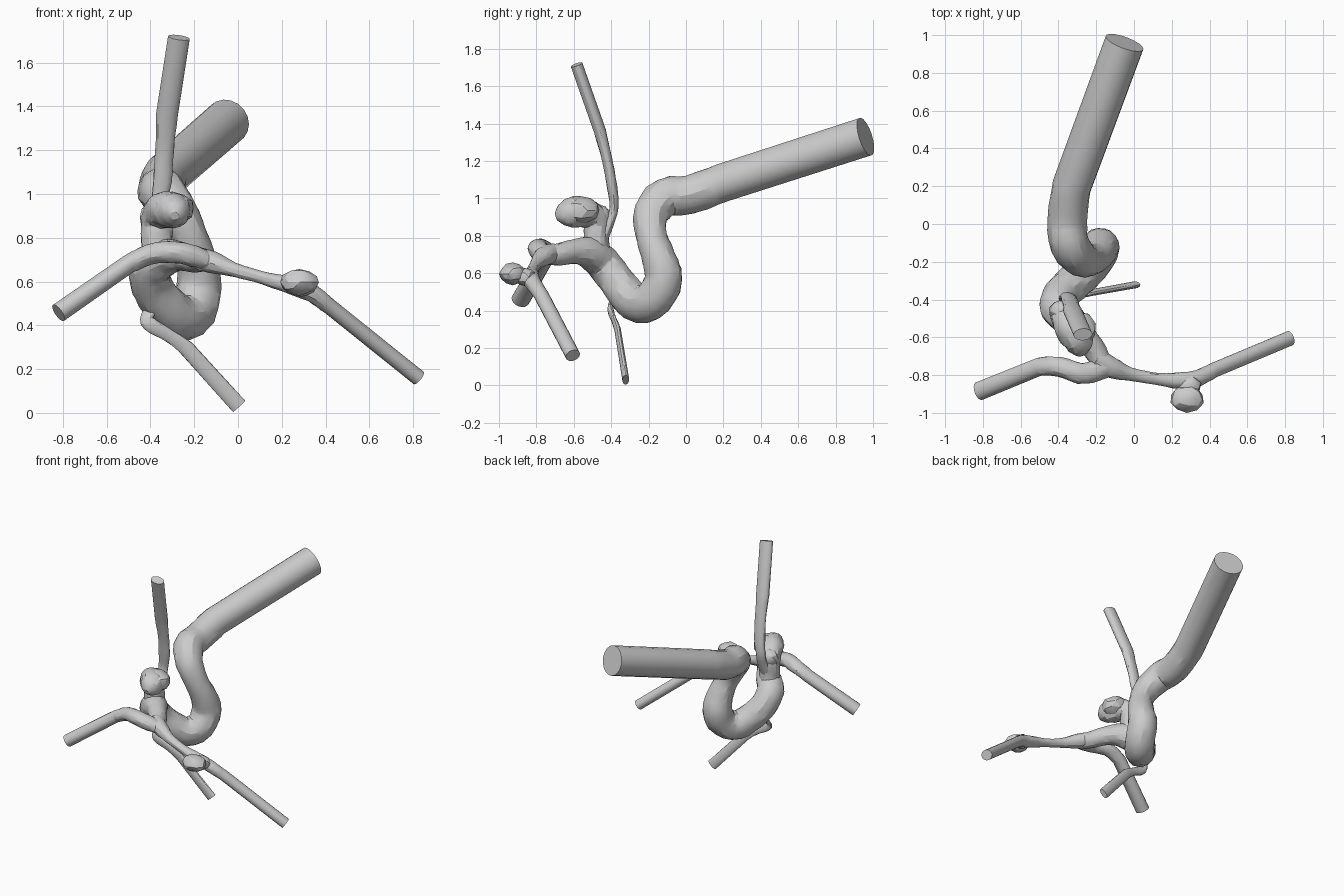
import bpy, bmesh, random
from mathutils import Vector

if "Cube" in bpy.data.objects:
    bpy.data.objects.remove(bpy.data.objects["Cube"])

random.seed(4)


def catmull(p, q, r, s, t):
    return [0.5 * (2*b + (c-a)*t + (2*a-5*b+4*c-d)*t*t + (3*b-a-3*c+d)*t**3)
            for a, b, c, d in zip(p, q, r, s)]


def finish(bm, name):
    bmesh.ops.recalc_face_normals(bm, faces=bm.faces)
    me = bpy.data.meshes.new(name)
    bm.to_mesh(me)
    bm.free()
    ob = bpy.data.objects.new(name, me)
    bpy.context.collection.objects.link(ob)
    bpy.context.view_layer.objects.active = ob
    ob.select_set(True)
    bpy.ops.object.shade_smooth_by_angle(angle=0.4)
    ob.select_set(False)
    return ob


def vessel(name, pts, wide=(1, 0, 0), flat=1.0, straight=True, sides=18, steps=3, lump=0.05):
    """Tube through (x, y, z, radius); 'wide' is the long axis of its section.
    With straight=True the first span is a plain cylinder."""
    rows = []
    body = pts[1:] if straight else pts
    if straight:
        rows.append(pts[0])
    n = len(body)
    for i in range(n - 1):
        p, s = body[max(i-1, 0)], body[min(i+2, n-1)]
        for k in range(steps):
            rows.append(catmull(p, body[i], body[i+1], s, k/steps))
    rows.append(body[-1])
    pos = [Vector(r[:3]) for r in rows]
    bm = bmesh.new()
    rings = []
    import math
    u_prev = Vector(wide)
    for i, c in enumerate(pos):
        t = (pos[min(i+1, len(pos)-1)] - pos[max(i-1, 0)]).normalized()
        if straight and i == 1:
            t = (pos[0] - pos[2]).normalized() * -1
        u = (u_prev - t * u_prev.dot(t)).normalized()
        v = t.cross(u)
        u_prev = u
        ring = []
        for k in range(sides):
            a = 2*math.pi*k/sides
            j = 1 if straight and i < 2 else 1 + random.uniform(-lump, lump)
            ring.append(bm.verts.new(c + (u*math.cos(a) + v*math.sin(a)*flat) * rows[i][3] * j))
        rings.append(ring)
    for a, b in zip(rings, rings[1:]):
        for k in range(sides):
            bm.faces.new((a[k], a[(k+1) % sides], b[(k+1) % sides], b[k]))
    bm.faces.new(rings[0])
    bm.faces.new(rings[-1])
    return finish(bm, name)


def bulge(name, loc, size):
    """Lumpy rounded sac."""
    bm = bmesh.new()
    bmesh.ops.create_icosphere(bm, subdivisions=2, radius=1)
    for v in bm.verts:
        v.co *= random.uniform(0.95, 1.05)
        v.co = Vector([c*s for c, s in zip(v.co, size)]) + Vector(loc)
    return finish(bm, name)


# Main artery: straight inlet followed by the S-shaped siphon
vessel("main_artery", [
    (-.05, .96, 1.33, .106), (-.33, .2, 1.085, .104), (-.355, .02, 1.02, .104),
    (-.34, -.11, 1.005, .105), (-.28, -.185, .92, .095), (-.22, -.185, .8, .083),
    (-.185, -.145, .68, .092), (-.18, -.12, .57, .102), (-.2, -.17, .465, .103),
    (-.26, -.25, .435, .102), (-.33, -.32, .49, .098), (-.39, -.38, .57, .095),
    (-.40, -.45, .66, .095), (-.33, -.52, .71, .085), (-.26, -.60, .715, .066),
    (-.2, -.68, .70, .06), (-.16, -.77, .70, .05)], lump=.03)

# Large curled sac above the fork
vessel("large_sac", [
    (-.37, -.48, .70, .075), (-.37, -.48, .79, .072), (-.37, -.48, .88, .075),
    (-.34, -.54, .925, .085), (-.30, -.61, .925, .085), (-.29, -.665, .91, .06),
    (-.29, -.695, .90, .02)], straight=False, flat=.95)
bulge("sac_top", (-.3, -.56, .935), (.1, .1, .075))
bulge("sac_side_lump", (-.38, -.46, .9), (.07, .06, .065))

# Upper branch, flattened front to back
vessel("upper_branch", [
    (-.27, -.585, 1.715, .05), (-.325, -.46, 1.36, .05), (-.335, -.42, 1.2, .042),
    (-.345, -.395, 1.06, .042), (-.36, -.385, .95, .036), (-.36, -.41, .87, .04),
    (-.37, -.46, .76, .05)], flat=.66)

# Left front branch
vessel("left_branch", [
    (-.82, -.885, .457, .05), (-.5, -.755, .68, .048), (-.4, -.755, .725, .052),
    (-.29, -.79, .735, .055), (-.2, -.78, .715, .055), (-.13, -.76, .69, .045)],
    wide=(0, 1, 0), flat=.9)

# Right front branch
vessel("right_branch", [
    (.825, -.605, .16, .04), (.42, -.775, .485, .04), (.34, -.815, .545, .044),
    (.25, -.83, .58, .045), (.12, -.82, .615, .032), (-.02, -.795, .655, .036),
    (-.12, -.76, .69, .055), (-.2, -.71, .71, .055)], wide=(0, 1, 0), flat=.92)

# Small sac on the right branch with its neck
bulge("small_sac", (.28, -.925, .597), (.09, .072, .06))
bulge("small_sac_neck", (.29, -.86, .58), (.065, .06, .048))

# Lower branch, thin and ribbon-like
vessel("lower_branch", [
    (.005, -.322, .03, .038), (-.235, -.365, .295, .036), (-.31, -.385, .35, .03),
    (-.39, -.402, .395, .034), (-.42, -.4, .43, .03), (-.39, -.37, .48, .035)],
    wide=(1, 0, 1), flat=.48)
